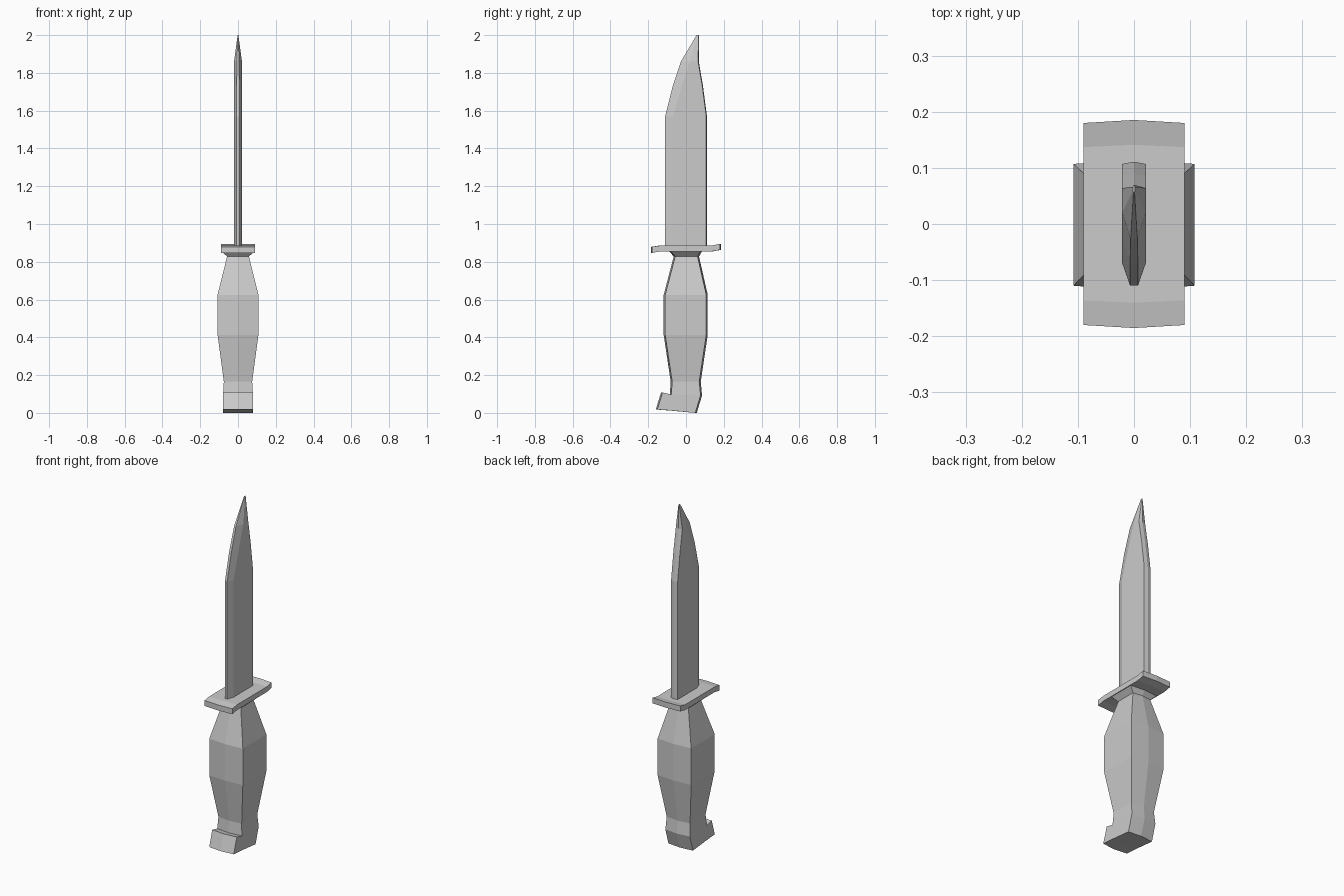
import bpy, bmesh
from mathutils import Vector

if "Cube" in bpy.data.objects:
    bpy.data.objects.remove(bpy.data.objects["Cube"])


def loft(rings):
    """Skin a list of equal-length point rings, capped at both ends."""
    bm = bmesh.new()
    grid = [[bm.verts.new(p) for p in ring] for ring in rings]
    n = len(grid[0])
    strips = [[bm.faces.new((a[i], a[(i + 1) % n], b[(i + 1) % n], b[i])) for i in range(n)]
              for a, b in zip(grid, grid[1:])]
    bm.faces.new(grid[0])
    bm.faces.new(grid[-1])
    return bm, strips


def finish(name, bm):
    bmesh.ops.recalc_face_normals(bm, faces=bm.faces)
    mesh = bpy.data.meshes.new(name)
    bm.to_mesh(mesh)
    bm.free()
    obj = bpy.data.objects.new(name, mesh)
    bpy.context.collection.objects.link(obj)


# Blade: z, cutting edge y, bevel shoulder y, spine y, half thickness, half edge width
blade = [
    (0.875, -0.11, -0.07, 0.107, 0.021, 0.007),
    (1.57, -0.11, -0.07, 0.107, 0.021, 0.007),
    (1.73, -0.07, -0.022, 0.086, 0.021, 0.007),
    (1.86, -0.027, 0.02, 0.064, 0.021, 0.006),
    (2.0, 0.056, 0.06, 0.066, 0.002, 0.001),
]
bm, _ = loft([[(-e, ye, z), (e, ye, z), (t, ysh, z), (t, ysp, z),
               (0, ysp + 0.004, z), (-t, ysp, z), (-t, ysh, z)]
              for z, ye, ysh, ysp, t, e in blade])
finish("blade", bm)

# Cross guard: S-shaped side profile, ends slightly bowed at the middle
guard = [(-0.18, 0.847), (-0.136, 0.855), (0.137, 0.855), (0.18, 0.863),
         (0.18, 0.895), (0.137, 0.886), (-0.136, 0.886), (-0.18, 0.879)]
bm, _ = loft([[(x, y * s, z) for y, z in guard]
              for x, s in ((-0.09, 1), (0, 1.03), (0.09, 1))])
finish("guard", bm)


def handle_ring(w, front, back, bow=0.008):
    (yf, zf), (yb, zb) = front, back
    return [(w, yf + bow, zf), (0, yf, zf), (-w, yf + bow, zf),
            (-w, yb - bow, zb), (0, yb, zb), (w, yb - bow, zb)]


# Handle with flared collar: half width, front (y, z), back (y, z)
handle = [
    (0.088, (-0.09, 0.857), (0.086, 0.857)),
    (0.058, (-0.065, 0.828), (0.069, 0.828)),
    (0.108, (-0.118, 0.625), (0.115, 0.625)),
    (0.108, (-0.118, 0.412), (0.115, 0.412)),
    (0.075, (-0.081, 0.165), (0.078, 0.165)),
    (0.079, (-0.086, 0.097), (0.085, 0.092)),
    (0.079, (-0.08, 0.012), (0.057, 0.004)),
]
bm, strips = loft([handle_ring(*h) for h in handle])

# Pommel hook: pull the lowest front faces forward
out = bmesh.ops.extrude_face_region(bm, geom=strips[-1][:2])
for v in [g for g in out["geom"] if isinstance(g, bmesh.types.BMVert)]:
    upper = v.co.z > 0.05
    v.co += Vector((0, -0.046, 0.011)) if upper else Vector((0, -0.08, 0.006))
bmesh.ops.delete(bm, geom=[f for f in strips[-1][:2] if f.is_valid], context='FACES')
lowest = min(v.co.z for v in bm.verts)
for v in bm.verts:
    if v.co.z == lowest:
        v.co.z = 0
finish("handle", bm)
